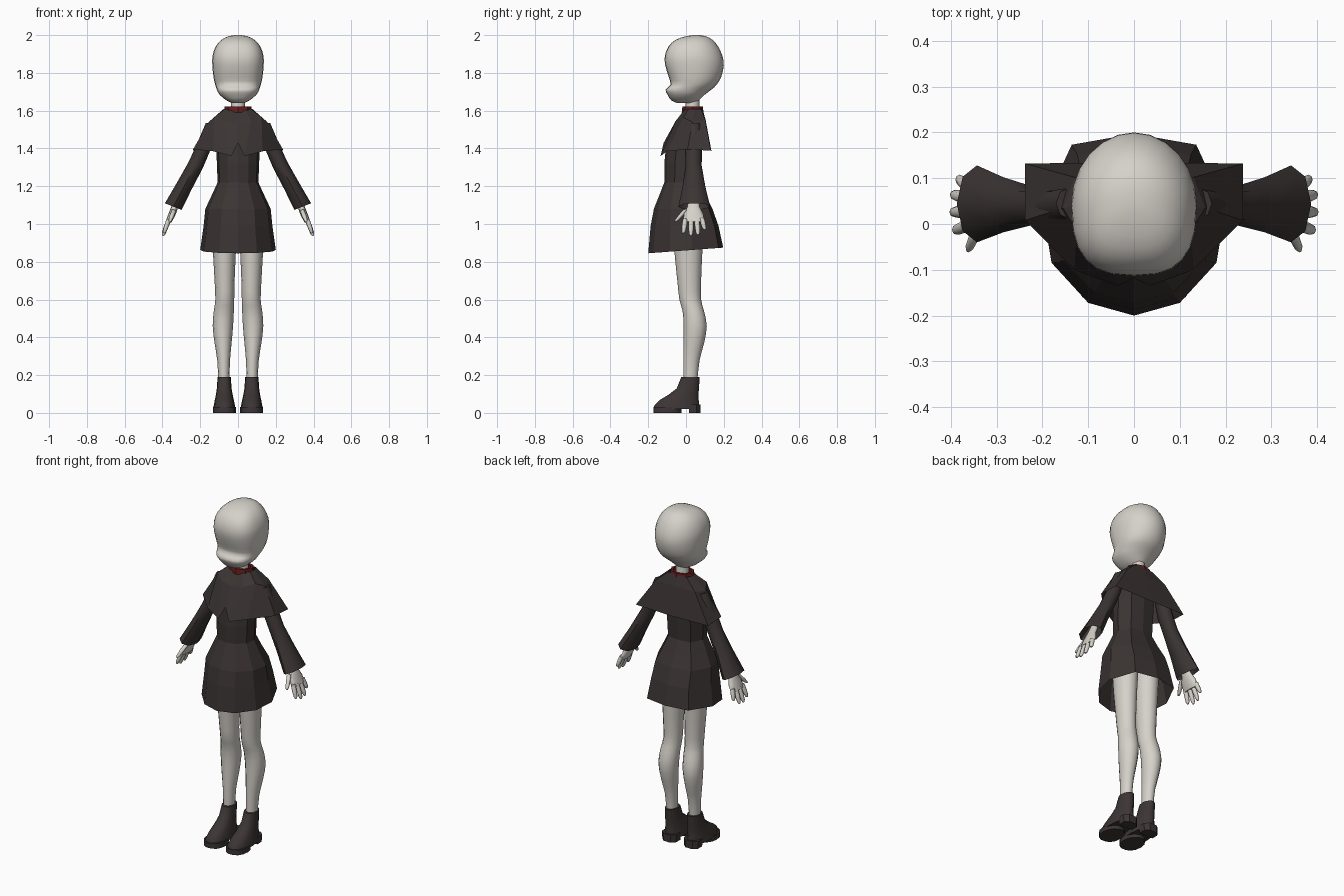
import bpy, bmesh, math


def material(name, rgb):
    m = bpy.data.materials.new(name)
    m.diffuse_color = (*rgb, 1)
    return m


SKIN = material("pale_skin", (0.67, 0.64, 0.59))
CLOTH = material("charcoal_cloth", (0.043, 0.034, 0.033))
LEATHER = material("boot_leather", (0.046, 0.035, 0.035))
RED = material("dark_red", (0.13, 0.012, 0.012))


def oval(cx, cy, z, rx, ry, n=12, p=2.0, tilt=0.0):
    """Superellipse ring; p squares the front half, tilt lifts the +x side."""
    ring = []
    for i in range(n):
        a = 2 * math.pi * i / n
        c, s = math.cos(a), math.sin(a)
        e = 2 / (p if s < 0 else 2)
        dx = rx * math.copysign(abs(c) ** e, c)
        dy = ry * math.copysign(abs(s) ** e, s)
        ring.append((cx + dx, cy + dy, z + tilt * dx))
    return ring


def both_halves(half):
    """Full ring from points running front centre -> right side -> back centre."""
    return half + [(-x, y, z) for x, y, z in half[-2:0:-1]]


def smooth_rows(rows, steps):
    """Catmull-Rom resampling of a table of section values."""
    out = []
    for i in range(len(rows) - 1):
        a, b, c, d = (rows[max(0, min(len(rows) - 1, i + k))] for k in (-1, 0, 1, 2))
        for s in range(steps):
            t = s / steps
            out.append([0.5 * (2 * q + (r - p) * t + (2 * p - 5 * q + 4 * r - u) * t * t
                               + (3 * q - p - 3 * r + u) * t ** 3)
                        for p, q, r, u in zip(a, b, c, d)])
    return out + [list(rows[-1])]


def loft(name, rings, mat, side=1, cap=(True, True), smooth=None):
    bm = bmesh.new()
    vs = [[bm.verts.new((side * x, y, z)) for x, y, z in r] for r in rings]
    n = len(vs[0])
    for a, b in zip(vs, vs[1:]):
        for i in range(n):
            j = (i + 1) % n
            bm.faces.new((a[i], a[j], b[j], b[i]))
    if cap[0]:
        bm.faces.new(vs[0])
    if cap[1]:
        bm.faces.new(vs[-1])
    bmesh.ops.recalc_face_normals(bm, faces=bm.faces)
    me = bpy.data.meshes.new(name)
    bm.to_mesh(me)
    bm.free()
    me.materials.append(mat)
    ob = bpy.data.objects.new(name, me)
    bpy.context.collection.objects.link(ob)
    if smooth:
        bpy.ops.object.select_all(action='DESELECT')
        ob.select_set(True)
        bpy.context.view_layer.objects.active = ob
        bpy.ops.object.shade_smooth_by_angle(angle=math.radians(smooth))
    return ob


# Head: z, front y, back y, half width
head = [(1.64, -0.045, 0.055, 0.03), (1.655, -0.078, 0.07, 0.062), (1.685, -0.098, 0.10, 0.098),
        (1.712, -0.108, 0.135, 0.112), (1.738, -0.082, 0.163, 0.121), (1.78, -0.092, 0.187, 0.130),
        (1.84, -0.110, 0.20, 0.136), (1.89, -0.112, 0.193, 0.135), (1.94, -0.093, 0.17, 0.118),
        (1.975, -0.055, 0.14, 0.088), (1.994, 0.0, 0.105, 0.05), (2.0, 0.04, 0.07, 0.015)]
loft("head", [oval(0, (f + b) / 2, z, w, (b - f) / 2, 24, 2.7)
              for z, f, b, w in smooth_rows(head, 2)], SKIN, smooth=80)
loft("neck", [oval(0, 0.035, z, r, r) for z, r in ((1.54, 0.05), (1.6, 0.037), (1.67, 0.036))],
     SKIN, smooth=60)

# Red collar band, open so that the neck shows inside
loft("collar", [oval(0, 0.035, z, rx, ry, 8) for z, rx, ry in
                ((1.59, 0.076, 0.058), (1.622, 0.07, 0.054), (1.622, 0.055, 0.042), (1.59, 0.055, 0.042))],
     RED, cap=(False, False))

# Cape with pointed front flaps
cape = [
    [(0, -0.012, 1.595), (0.04, -0.01, 1.603), (0.068, 0.015, 1.61),
     (0.075, 0.045, 1.61), (0.06, 0.08, 1.61), (0, 0.088, 1.61)],
    [(0, -0.06, 1.535), (0.07, -0.055, 1.545), (0.125, -0.015, 1.565),
     (0.155, 0.035, 1.54), (0.13, 0.102, 1.55), (0, 0.104, 1.55)],
    [(0, -0.118, 1.43), (0.035, -0.135, 1.36), (0.13, -0.1, 1.385),
     (0.238, 0.008, 1.395), (0.238, 0.132, 1.388), (0, 0.135, 1.385)]]
loft("cape", [both_halves(r) for r in cape], CLOTH, cap=(False, False))

# Dress: z at front, z at back, front y, back y, half width
plan = [(0, -1), (0.5, -0.86), (0.9, -0.42), (1, 0.18), (0.68, 0.88), (0, 1)]
dress = [(1.53, 1.53, -0.045, 0.07, 0.08), (1.42, 1.42, -0.105, 0.085, 0.115),
         (1.32, 1.32, -0.115, 0.08, 0.112), (1.22, 1.22, -0.115, 0.075, 0.108),
         (1.15, 1.15, -0.142, 0.105, 0.14), (1.08, 1.08, -0.17, 0.14, 0.173),
         (0.99, 0.99, -0.187, 0.172, 0.182), (0.845, 0.875, -0.2, 0.197, 0.2)]
rings = []
for zf, zb, f, b, w in dress:
    c, h = (f + b) / 2, (b - f) / 2
    rings.append(both_halves([(w * x, c + h * y, zf + (zb - zf) * (y + 1) / 2) for x, y in plan]))
loft("dress", rings, CLOTH, cap=(True, False))

# Leg sections: z, inner x, outer x, front y, back y
leg = [(1.0, 0.004, 0.14, -0.07, 0.095), (0.84, 0.012, 0.132, -0.06, 0.086),
       (0.7, 0.018, 0.124, -0.046, 0.08), (0.6, 0.02, 0.12, -0.035, 0.08),
       (0.54, 0.022, 0.128, -0.018, 0.095), (0.46, 0.026, 0.134, -0.012, 0.11),
       (0.37, 0.034, 0.124, -0.013, 0.096), (0.28, 0.042, 0.11, -0.014, 0.072),
       (0.17, 0.046, 0.104, -0.013, 0.06)]
# Boot sections in the same form
boot = [(0.19, 0.038, 0.108, -0.026, 0.074), (0.13, 0.034, 0.112, -0.05, 0.07),
        (0.095, 0.028, 0.117, -0.096, 0.068), (0.068, 0.022, 0.123, -0.142, 0.07),
        (0.04, 0.016, 0.128, -0.17, 0.073), (0.02, 0.013, 0.132, -0.174, 0.075)]
# Sleeve sections: x, y, z, half width, half depth, tilt
sleeve = [(0.14, 0.045, 1.53, 0.03, 0.035, 0.2), (0.185, 0.04, 1.40, 0.038, 0.045, 0.3),
          (0.225, 0.04, 1.31, 0.038, 0.043, 0.4), (0.285, 0.042, 1.2, 0.04, 0.06, 0.4),
          (0.343, 0.044, 1.092, 0.044, 0.084, 0.4)]
# Palm sections: x, y, z, half thickness, half breadth
palm = [(0.31, 0.04, 1.15, 0.016, 0.028), (0.335, 0.04, 1.09, 0.017, 0.034),
        (0.35, 0.04, 1.05, 0.018, 0.054), (0.368, 0.042, 1.01, 0.014, 0.058)]
# Finger root and tip
fingers = [((0.366, -0.004, 1.025), (0.392, -0.014, 0.952)),
           ((0.367, 0.027, 1.022), (0.398, 0.026, 0.937)),
           ((0.367, 0.057, 1.022), (0.397, 0.064, 0.942)),
           ((0.364, 0.084, 1.03), (0.384, 0.099, 0.97)),
           ((0.338, -0.002, 1.075), (0.362, -0.056, 1.012))]


def limb_rings(rows, n, p=2.0):
    return [oval((i + o) / 2, (f + b) / 2, z, (o - i) / 2, (b - f) / 2, n, p) for z, i, o, f, b in rows]


for side, tag in ((1, "left"), (-1, "right")):
    loft(tag + "_leg", limb_rings(smooth_rows(leg, 2), 12), SKIN, side, smooth=80)
    loft(tag + "_boot", limb_rings(boot, 14, 2.3), LEATHER, side, smooth=45)
    # Sole and heel leave a small arch between them
    loft(tag + "_sole", [oval(0.072, -0.098, z, 0.061, 0.077, 14, 2.3) for z in (0.0, 0.03)],
         LEATHER, side, smooth=45)
    loft(tag + "_heel", [[(0.072 + w * x, 0.046 + 0.031 * y, z) for x, y in
                          ((-1, -1), (1, -1), (1, 0.3), (0.5, 1), (-0.5, 1), (-1, 0.3))]
                         for z, w in ((0.0, 0.045), (0.045, 0.048))], LEATHER, side)
    loft(tag + "_sleeve", [oval(x, y, z, rx, ry, 8, 2, t) for x, y, z, rx, ry, t in sleeve],
         CLOTH, side, cap=(True, False), smooth=50)
    loft(tag + "_hand", [oval(x, y, z, rx, ry, 10, 2, 0.3) for x, y, z, rx, ry in palm],
         SKIN, side, smooth=60)
    for k, (a, b) in enumerate(fingers):
        rows = []
        for t, r in ((0, 0.014), (0.5, 0.0135), (0.85, 0.011), (1, 0.006)):
            x, y, z = (p + (q - p) * t for p, q in zip(a, b))
            rows.append(oval(x, y, z, r * 0.85, r, 8, 2, 0.3))
        loft(f"{tag}_{'thumb' if k == 4 else 'finger_' + str(k + 1)}", rows, SKIN, side, smooth=60)
